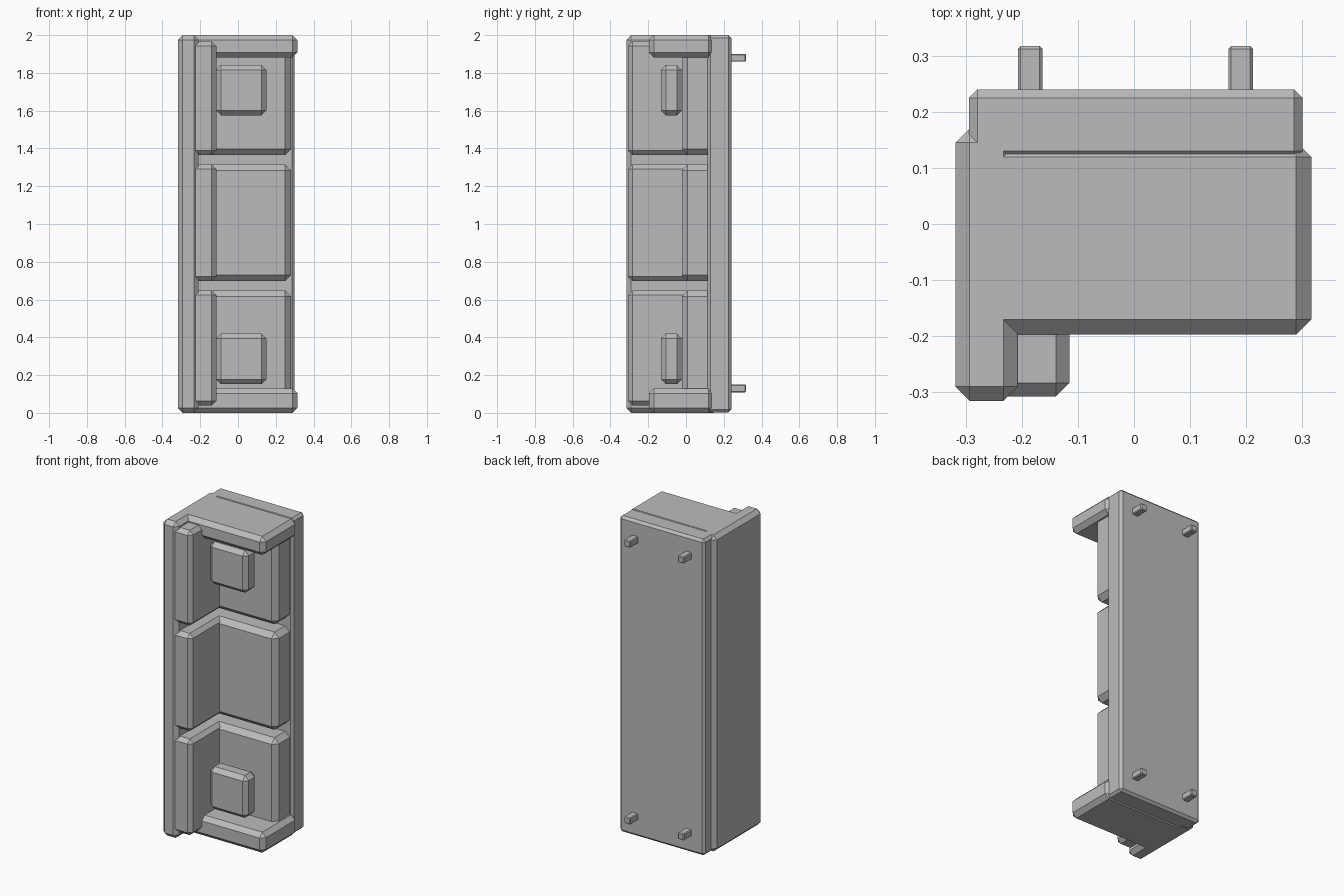
import bpy
import bmesh

cube = bpy.data.objects.get("Cube")
if cube:
    bpy.data.objects.remove(cube, do_unlink=True)

grey = bpy.data.materials.new("plain grey")
grey.use_nodes = True
COLOUR = (0.5, 0.5, 0.5, 1)
grey.diffuse_color = COLOUR
grey.node_tree.nodes["Principled BSDF"].inputs["Base Color"].default_value = COLOUR


def block(name, x, y, z, chamfer):
    """Box spanning the given (min, max) ranges, with flat chamfered edges."""
    bm = bmesh.new()
    bmesh.ops.create_cube(bm, size=1)
    for v in bm.verts:
        v.co = [r[1] if c > 0 else r[0] for c, r in zip(v.co, (x, y, z))]
    bmesh.ops.bevel(bm, geom=bm.edges[:], offset=chamfer, segments=1,
                    profile=0.5, affect='EDGES')
    bmesh.ops.recalc_face_normals(bm, faces=bm.faces[:])
    mesh = bpy.data.meshes.new(name)
    bm.to_mesh(mesh)
    bm.free()
    mesh.materials.append(grey)
    obj = bpy.data.objects.new(name, mesh)
    bpy.context.collection.objects.link(obj)
    return obj


# Outer frame
block("back_plate", (-0.294, 0.3), (0.115, 0.24), (0.003, 2.0), 0.015)
block("side_plate", (-0.318, -0.208), (-0.315, 0.17), (0, 2), 0.025)
block("top_cap", (-0.275, 0.316), (-0.197, 0.146), (1.882, 2), 0.027)
block("bottom_cap", (-0.275, 0.316), (-0.197, 0.146), (0, 0.13), 0.027)

# Raised panels on the inner side and the inner back
for level, z in (("lower", (0.04, 0.648)), ("middle", (0.698, 1.315)),
                 ("upper", (1.365, 1.967))):
    block(level + "_side_panel", (-0.26, -0.115), (-0.307, 0.14), z, 0.024)
    block(level + "_back_panel", (-0.23, 0.28), (-0.022, 0.17), z, 0.031)

# Square pads on the lower and upper back panels
for level, z in (("lower", (0.152, 0.42)), ("upper", (1.575, 1.842))):
    block(level + "_pad", (-0.116, 0.15), (-0.133, -0.022), z, 0.026)

# Mounting pegs on the back
for level, z in (("lower", 0.13), ("upper", 1.88)):
    for side, x in (("right", -0.185), ("left", 0.19)):
        block(f"{level}_{side}_peg", (x - 0.022, x + 0.022), (0.21, 0.317),
              (z - 0.021, z + 0.021), 0.005)
